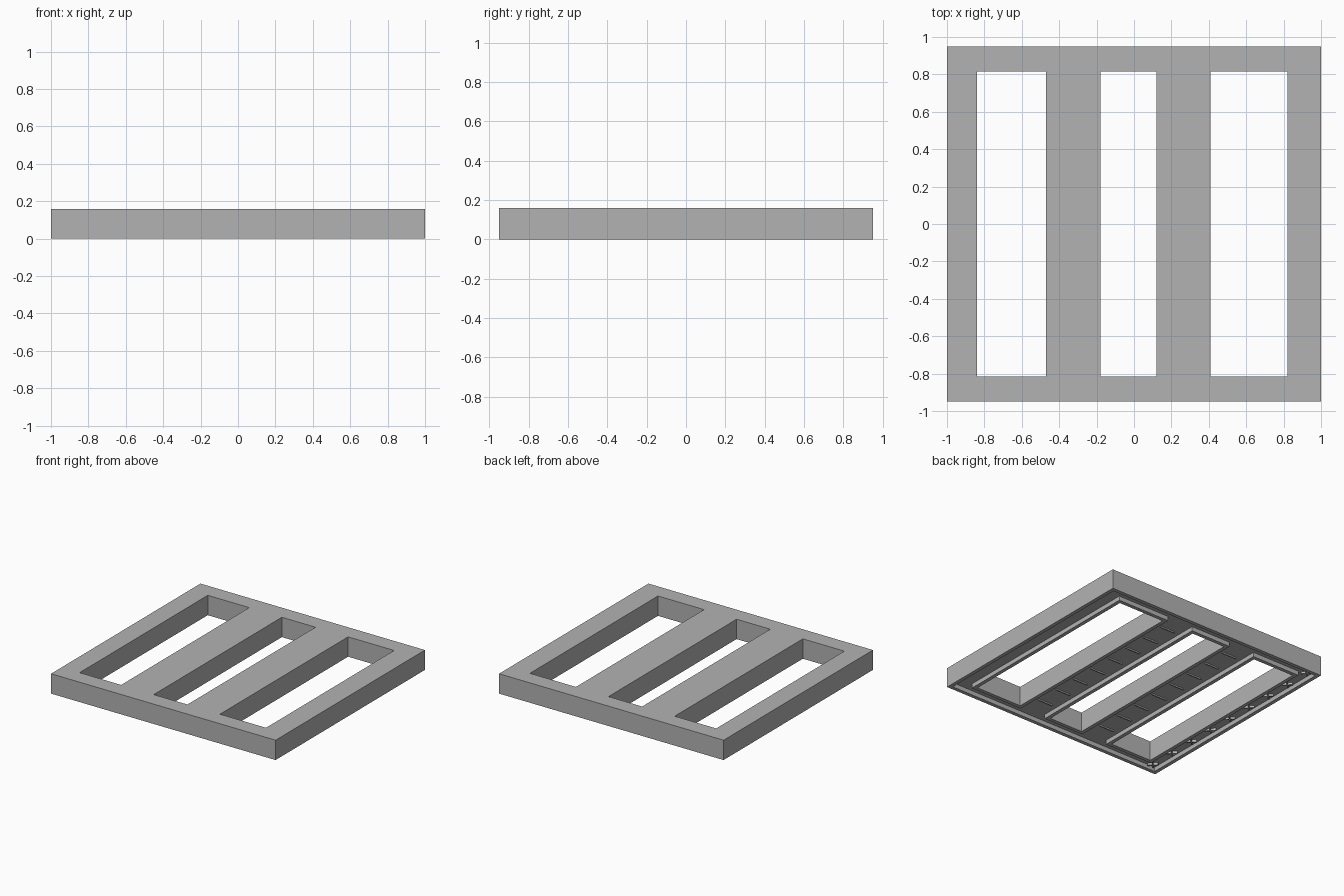
import bpy, bmesh
from math import radians
from mathutils import Matrix

cube = bpy.data.objects.get("Cube")
if cube:
    bpy.data.objects.remove(cube, do_unlink=True)

HALF_X, HALF_Y, TOP = 1.0, 0.95, 0.16
LIP, RECESS = 0.03, 0.035
HOLES = [(-0.84, -0.47), (-0.18, 0.12), (0.41, 0.82)]
HOLE_Y = 0.815

grey = bpy.data.materials.new("plain grey")
grey.use_nodes = True
colour = (0.45, 0.45, 0.45, 1)
grey.diffuse_color = colour
grey.node_tree.nodes["Principled BSDF"].inputs["Base Color"].default_value = colour


def add_object(name, bm):
    mesh = bpy.data.meshes.new(name)
    bm.to_mesh(mesh)
    bm.free()
    mesh.materials.append(grey)
    obj = bpy.data.objects.new(name, mesh)
    bpy.context.collection.objects.link(obj)
    return obj


def add_bar(bm, x, y, length, width, height, angle):
    """Small rib hanging from the recessed underside."""
    m = (Matrix.Translation((x, y, RECESS - height / 2 + 0.001))
         @ Matrix.Rotation(radians(angle), 4, 'Z')
         @ Matrix.Diagonal((length, width, height, 1)))
    bmesh.ops.create_cube(bm, size=1, matrix=m)


# Underside height at a point, or None inside an opening
def floor_height(x, y):
    for a, b in HOLES:
        if a < x < b and abs(y) < HOLE_Y:
            return None
        if a - LIP < x < b + LIP and abs(y) < HOLE_Y + LIP:
            return 0.0
    if abs(x) > HALF_X - LIP or abs(y) > HALF_Y - LIP:
        return 0.0
    return RECESS


# Frame: one slab with three openings, thin lips and a shallow underside recess
xs = [-HALF_X, LIP - HALF_X, HALF_X - LIP, HALF_X]
for a, b in HOLES:
    xs += [a - LIP, a, b, b + LIP]
xs.sort()
ys = [HOLE_Y, HOLE_Y + LIP, HALF_Y - LIP, HALF_Y]
ys = sorted([-y for y in ys] + ys)


def cell(i, j):
    if 0 <= i < len(xs) - 1 and 0 <= j < len(ys) - 1:
        return floor_height((xs[i] + xs[i + 1]) / 2, (ys[j] + ys[j + 1]) / 2)
    return None


bm = bmesh.new()


def face(points):
    bm.faces.new([bm.verts.new(p) for p in points])


for i in range(len(xs) - 1):
    for j in range(len(ys) - 1):
        low = cell(i, j)
        if low is None:
            continue
        corners = [(xs[i], ys[j]), (xs[i + 1], ys[j]),
                   (xs[i + 1], ys[j + 1]), (xs[i], ys[j + 1])]
        face([(x, y, TOP) for x, y in corners])
        face([(x, y, low) for x, y in reversed(corners)])
        neighbours = [cell(i, j - 1), cell(i + 1, j), cell(i, j + 1), cell(i - 1, j)]
        for k, other in enumerate(neighbours):
            high = TOP if other is None else other
            if high > low:
                p, q = corners[k], corners[(k + 1) % 4]
                # Split full walls at the recess level so edges join up
                levels = [low, RECESS, high] if low < RECESS < high else [low, high]
                for z0, z1 in zip(levels, levels[1:]):
                    face([(*p, z0), (*q, z0), (*q, z1), (*p, z1)])
bmesh.ops.remove_doubles(bm, verts=bm.verts, dist=0.0001)
bmesh.ops.dissolve_limit(bm, angle_limit=radians(1), verts=bm.verts, edges=bm.edges)
add_object("frame", bm)

# Short cross ribs under the two middle slats
for name, (left, right) in zip(("first_slat_ribs", "second_slat_ribs"),
                               zip(HOLES, HOLES[1:])):
    bm = bmesh.new()
    for n in range(8):
        add_bar(bm, (left[1] + right[0]) / 2, -0.7 + 0.2 * n, 0.13, 0.01, 0.012, 0)
    add_object(name, bm)

# Row of small crosses under the side rail
bm = bmesh.new()
for n in range(9):
    for angle in (45, -45):
        add_bar(bm, -0.92, -0.88 + 0.22 * n, 0.08, 0.01, 0.02, angle)
add_object("side_rail_crosses", bm)
